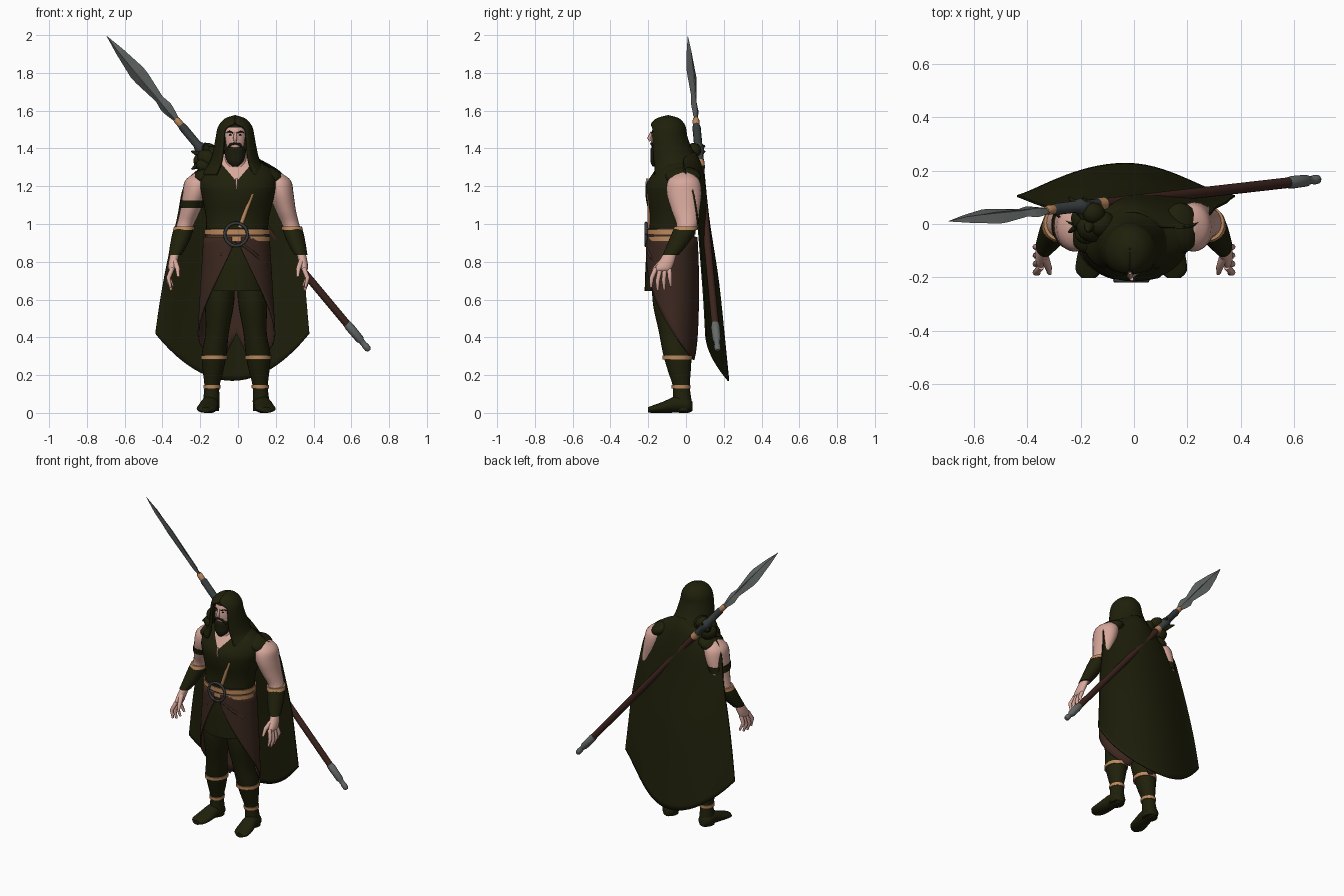
import bpy, bmesh
from math import sin, cos, pi, radians
from mathutils import Vector, Matrix

if "Cube" in bpy.data.objects:
    bpy.data.objects.remove(bpy.data.objects["Cube"])


def material(name, rgb):
    m = bpy.data.materials.new(name)
    m.use_nodes = True
    m.diffuse_color = (*rgb, 1)
    m.node_tree.nodes["Principled BSDF"].inputs["Base Color"].default_value = (*rgb, 1)
    return m


GREEN = material("dark green cloth", (.0135, .0142, .0032))
BROWN = material("brown leather", (.045, .021, .014))
WOOD = material("red brown wood", (.045, .017, .012))
TAN = material("tan leather", (.5, .25, .11))
SKIN = material("skin", (.68, .39, .33))
STEEL = material("steel", (.13, .145, .14))
PALE = material("pale steel", (.3, .32, .31))
IRON = material("dark iron", (.04, .047, .047))
HAIR = material("dark hair", (.012, .011, .004))


def finish(name, bm, mats, angle=50, solid=0):
    bmesh.ops.recalc_face_normals(bm, faces=bm.faces)
    me = bpy.data.meshes.new(name)
    bm.to_mesh(me)
    bm.free()
    ob = bpy.data.objects.new(name, me)
    bpy.context.collection.objects.link(ob)
    for m in mats:
        me.materials.append(m)
    bpy.ops.object.select_all(action='DESELECT')
    ob.select_set(True)
    bpy.context.view_layer.objects.active = ob
    if angle:
        bpy.ops.object.shade_smooth_by_angle(angle=radians(angle))
    if solid:
        mod = ob.modifiers.new("thickness", 'SOLIDIFY')
        mod.thickness, mod.offset = solid, 0
    return ob


def smooth_rows(rows, n):
    """Catmull-Rom interpolation between rows of numbers."""
    out = []
    for i in range(len(rows) - 1):
        quad = (rows[max(i - 1, 0)], rows[i], rows[i + 1], rows[min(i + 2, len(rows) - 1)])
        for k in range(n):
            t = k / n
            out.append([.5 * (2*b + (c-a)*t + (2*a-5*b+4*c-d)*t*t + (3*b-a-3*c+d)*t**3)
                        for a, b, c, d in zip(*quad)])
    return out + [list(rows[-1])]


def skin_grid(points, closed):
    """Quads between successive rows of points; closed rows get end caps."""
    bm = bmesh.new()
    vs = [[bm.verts.new(p) for p in row] for row in points]
    w = len(vs[0])
    for r, q in zip(vs, vs[1:]):
        for j in range(w if closed else w - 1):
            k = (j + 1) % w
            bm.faces.new((r[j], r[k], q[k], q[j]))
    if closed:
        bm.faces.new(vs[0])
        bm.faces.new(vs[-1])
    return bm


def loft_bm(rows, seg=24, n=4, upright=False):
    """Elliptical rings (x, y, z, a, b), level by default, upright across y if asked."""
    pts = []
    for x, y, z, a, b in smooth_rows(rows, n):
        ring = [(a * cos(2*pi*i/seg), b * sin(2*pi*i/seg)) for i in range(seg)]
        pts.append([(x+u, y, z+v) if upright else (x+u, y+v, z) for u, v in ring])
    return skin_grid(pts, True)


def loft(name, rows, mat, seg=24, n=4, upright=False, angle=50):
    return finish(name, loft_bm(rows, seg, n, upright), [mat], angle)


def ball(name, loc, scale, mat, rot=0):
    bm = bmesh.new()
    mx = Matrix.Translation(loc) @ Matrix.Rotation(rot, 4, 'Y') @ Matrix.Diagonal((*scale, 1))
    bmesh.ops.create_uvsphere(bm, u_segments=16, v_segments=10, radius=1, matrix=mx)
    return finish(name, bm, [mat])


def rod(name, pts, radii, mat):
    """Round tapering rod along a path."""
    cu = bpy.data.curves.new(name, 'CURVE')
    cu.dimensions, cu.bevel_depth, cu.bevel_resolution = '3D', 1, 2
    cu.use_fill_caps = True
    sp = cu.splines.new('POLY')
    sp.points.add(len(pts) - 1)
    for p, co, r in zip(sp.points, pts, radii):
        p.co, p.radius = (*co, 1), r
    sp.use_smooth = True
    cu.materials.append(mat)
    ob = bpy.data.objects.new(name, cu)
    bpy.context.collection.objects.link(ob)


# Torso with a cut V neckline
bm = loft_bm([(-.005, -.08, .88, .16, .115), (-.005, -.078, .95, .163, .118),
              (-.003, -.075, 1.04, .168, .12), (0, -.07, 1.14, .19, .143),
              (0, -.065, 1.21, .205, .145), (0, -.05, 1.28, .188, .118),
              (-.005, -.045, 1.33, .12, .09), (-.01, -.05, 1.37, .07, .07)], 40, 5)
for s in (1, -1):
    bmesh.ops.bisect_plane(bm, geom=bm.verts[:] + bm.edges[:] + bm.faces[:],
                           plane_co=(-.008, 0, 1.225), plane_no=(s * .1, 0, -.085))
for f in bm.faces:
    c = f.calc_center_median()
    f.material_index = int(c.y < -.06 and c.z - 1.225 > abs(c.x + .008) * 1.18)
finish("torso", bm, [GREEN, SKIN])
rod("neck_slit", [(-.008, -.206, 1.24), (-.006, -.211, 1.18)], [.007, .004], SKIN)
loft("neck", [(-.01, -.09, 1.26, .07, .07), (-.012, -.09, 1.4, .055, .06)], SKIN)

# Belts, ring buckle and chest strap
for z in (.922, .958):
    loft("belt", [(-.005, -.08, z - .013, .174, .13), (-.005, -.08, z + .013, .174, .13)], TAN, 40, 1)
loft("belt_core", [(-.005, -.08, .9, .17, .126), (-.005, -.08, .975, .168, .124)], BROWN, 40, 1)
ring = [(-.01 + .06*cos(i*pi/12), -.212, .945 + .06*sin(i*pi/12)) for i in range(25)]
rod("ring_buckle", ring, [.008] * 25, IRON)
rod("chest_strap", [(.01, -.194, .98), (.045, -.193, 1.08), (.075, -.193, 1.16)], [.011] * 3, TAN)

# Tunic skirt, and leather skirt open at the front
loft("tunic_skirt", [(-.008, -.08, .93, .158, .118), (-.008, -.083, .8, .163, .13),
                     (-.008, -.085, .645, .168, .134)], GREEN, 32)
rows = []
for k in range(11):
    row = []
    for i in range(-24, 25):
        phi = 172 * i / 24
        hem = .27 + .6 * (phi / 172) ** 2 + .15 * max(0, 1 - abs(phi) / 20)
        d = (.93 - hem) * k / 10
        a = radians(phi)
        row.append((-.008 + (.172 + .06*d) * sin(a),
                    -.075 + (.132 + .06*d - .11*d*d) * cos(a), .93 - d))
    rows.append(row)
finish("leather_skirt", skin_grid(rows, False), [BROWN], 50, .008)
for s in (1, -1):
    rod("hip_sash", [(s*.01, -.21, .9), (s*.09, -.194, .84), (s*.15, -.141, .78)], [.009] * 3, BROWN)

# Legs, boots and leg straps
for s in (1, -1):
    def side(rows):
        return [(s * r[0] - .01, *r[1:]) for r in rows]
    loft("leg", side([(.085, -.08, .78, .075, .095), (.087, -.083, .6, .078, .095),
                      (.1, -.07, .43, .062, .074), (.116, -.047, .31, .066, .074),
                      (.122, -.035, .22, .054, .06), (.128, -.025, .14, .04, .045),
                      (.132, -.02, .06, .044, .05), (.135, -.018, .01, .045, .05)]), GREEN)
    loft("foot", side([(.134, .034, .035, .02, .025), (.135, .01, .04, .043, .04),
                       (.14, -.05, .045, .046, .044), (.15, -.12, .03, .053, .03),
                       (.158, -.175, .02, .05, .02), (.16, -.202, .016, .025, .014)]),
         GREEN, upright=True)
    loft("shin_strap", side([(.117, -.046, .283, .07, .078), (.116, -.046, .305, .071, .079)]), TAN, n=1)
    loft("ankle_strap", side([(.128, -.026, .128, .045, .05), (.128, -.026, .147, .046, .051)]), TAN, n=1)

# Arms, shoulder caps, bracers and hands
for s in (1, -1):
    def side(rows):
        return [(s * r[0], *r[1:]) for r in rows]
    loft("arm", side([(.195, -.01, 1.272, .03, .04), (.212, -.012, 1.23, .068, .084),
                      (.228, -.01, 1.16, .066, .092), (.253, -.002, 1.07, .054, .074),
                      (.283, .004, .985, .045, .054), (.31, -.04, .9, .043, .05),
                      (.334, -.083, .835, .028, .036)]), SKIN)
    ball("shoulder_cap", (s * .175, -.015, 1.252), (.075, .096, .045), GREEN, s * .45)
    loft("bracer", side([(.285, .0, .985, .052, .06), (.298, -.02, .94, .052, .06),
                         (.315, -.05, .885, .045, .053), (.334, -.082, .835, .034, .042)]), GREEN)
    loft("bracer_strap", side([(.288, -.004, .967, .056, .064), (.283, .002, .988, .055, .063)]), TAN, n=1)
    loft("palm", side([(.334, -.083, .845, .024, .034), (.344, -.103, .8, .024, .042),
                       (.35, -.12, .765, .02, .045), (.35, -.125, .75, .012, .038)]), SKIN, 16)
    for i in range(4):
        y = -.16 + i * .024
        drop = (0, .015, .012, -.006)[i]
        rod("finger", [(s * .348, y, .765), (s * .368, y - .022 + i*.008, .715 - drop),
                       (s * (.357 - i*.004), y - .025 + i*.011, .665 - drop)], [.013, .012, .007], SKIN)
    rod("thumb", [(s * .335, -.125, .8), (s * .32, -.165, .765), (s * .316, -.185, .72)],
        [.017, .013, .008], SKIN)
loft("arm_band", [(-.249, -.002, 1.085, .061, .082), (-.238, -.006, 1.125, .067, .09)], GREEN, n=1)

# Head: hair above the brow, beard and face
bm = loft_bm([(-.015, -.12, 1.35, .04, .045), (-.015, -.11, 1.4, .056, .07),
              (-.015, -.105, 1.46, .063, .08), (-.015, -.1, 1.52, .056, .07),
              (-.015, -.1, 1.55, .02, .03)], 28, 5)
for f in bm.faces:
    c = f.calc_center_median()
    f.material_index = int(c.z > 1.508 or abs(c.x + .015) > .056)
finish("head", bm, [SKIN, HAIR])
loft("beard", [(-.015, -.163, 1.305, .015, .014), (-.015, -.153, 1.33, .042, .035),
               (-.015, -.138, 1.37, .055, .05), (-.015, -.125, 1.4, .06, .062),
               (-.015, -.11, 1.412, .06, .06)], HAIR)
rod("nose", [(-.015, -.182, 1.487), (-.015, -.195, 1.455), (-.015, -.187, 1.44)], [.006, .011, .008], SKIN)
for s in (1, -1):
    rod("brow", [(-.015 + s*.012, -.182, 1.482), (-.015 + s*.03, -.176, 1.49),
                 (-.015 + s*.045, -.162, 1.485)], [.003, .0045, .003], HAIR)
    ball("eye", (-.015 + s*.025, -.175, 1.472), (.009, .006, .004), HAIR)
    rod("moustache", [(-.015, -.185, 1.427), (-.015 + s*.025, -.18, 1.421),
                      (-.015 + s*.042, -.165, 1.397)], [.005, .007, .006], HAIR)
    rod("cheek_beard", [(-.015 + s*.055, -.145, 1.46), (-.015 + s*.05, -.15, 1.39)], [.007, .011], HAIR)

# Hood: rings open at the face (z, half width, centre y, depth, opening angle)
rows = []
for z, a, y, b, gap in smooth_rows([(1.26, .175, -.06, .125, 34), (1.31, .138, -.062, .122, 34),
                                    (1.35, .12, -.068, .122, 34), (1.4, .108, -.083, .108, 35),
                                    (1.46, .097, -.096, .098, 37), (1.505, .088, -.097, .092, 33),
                                    (1.532, .073, -.097, .08, 2), (1.556, .046, -.096, .053, 0),
                                    (1.57, .002, -.095, .002, 0)], 4):
    gap = radians(max(gap, 0))
    angles = [gap + (2*pi - 2*gap) * i / 32 for i in range(33)]
    rows.append([(-.015 + a*sin(t), y - b*cos(t), z) for t in angles])
finish("hood", skin_grid(rows, False), [GREEN], 60, .012)

# Cape, fuller on its right (middle z, edge z, centre x, half width, edge y, back y)
rows = []
for zc, ze, cx, hw, ye, yb in smooth_rows([(1.38, 1.345, 0, .1, -.01, .045), (1.315, 1.285, 0, .212, -.01, .078),
                                           (1.2, 1.2, -.005, .282, .03, .1), (1, 1.03, -.008, .315, .06, .124),
                                           (.7, .8, -.015, .36, .08, .17), (.42, .6, -.025, .387, .095, .2),
                                           (.17, .42, -.03, .408, .105, .225)], 5):
    row = []
    for i in range(-18, 19):
        a = i / 18 * pi / 2
        bulge = cos(a) ** (3.6 if i > 0 else 2.6)
        row.append((cx + hw*sin(a), ye + (yb - ye)*bulge, zc + (ze - zc)*sin(a)**2))
    rows.append(row)
finish("cape", skin_grid(rows, False), [GREEN], 60, .008)

# Gathered scarf on the shoulder
for x, y, z, r in [(-.155, -.01, 1.34, .065), (-.12, .0, 1.365, .055), (-.185, .02, 1.325, .055),
                   (-.15, .04, 1.39, .045), (-.18, -.035, 1.305, .045)]:
    ball("scarf_fold", (x, y, z), (r, r * .9, r * .8), GREEN, .6)
for tip in [(-.245, .1, 1.385), (-.19, .1, 1.415), (-.245, -.03, 1.29), (-.175, -.03, 1.43)]:
    rod("scarf_end", [(-.155, .015, 1.35), tip], [.045, .004], GREEN)

# Spear, built along its own length from the tip
tip, butt = Vector((-.695, .01, 1.995)), Vector((.695, .168, .33))
axis = (butt - tip).normalized()
across = Vector((0, 1, 0)).cross(axis).normalized()
frame = Matrix((across, axis.cross(across), axis)).transposed().to_4x4()
place = Matrix.Translation(tip) @ frame @ Matrix.Rotation(radians(32), 4, 'Z')
L = (butt - tip).length


def spear_part(name, profile, mat, seg=12, flat=None):
    rows = [(0, 0, t * L, r, flat * min(1, r / .03) if flat else r) for t, r in profile]
    loft(name, rows, mat, seg, 1, angle=0 if flat else 40).matrix_world = place


spear_part("blade", [(0, .001), (.05, .026), (.115, .05), (.135, .048), (.2, .026),
                     (.225, .037), (.24, .032), (.275, .012)], STEEL, 4, .014)
spear_part("blade_ridge", [(.03, .003), (.12, .008), (.25, .006)], PALE, 4, .065)
spear_part("blade_binding", [(.262, .014), (.268, .018), (.28, .018), (.285, .016)], TAN)
spear_part("socket", [(.28, .016), (.29, .022), (.345, .022), (.35, .029), (.37, .029), (.375, .022),
                      (.42, .022)], IRON)
spear_part("grip_binding", [(.4, .0245), (.42, .0245)], TAN)
spear_part("shaft", [(.41, .02), (.93, .02)], WOOD)
spear_part("butt_cap", [(.915, .021), (.925, .024), (.965, .022), (.97, .016), (.98, .015),
                        (.985, .018), (.995, .017), (1, .009)], STEEL)
